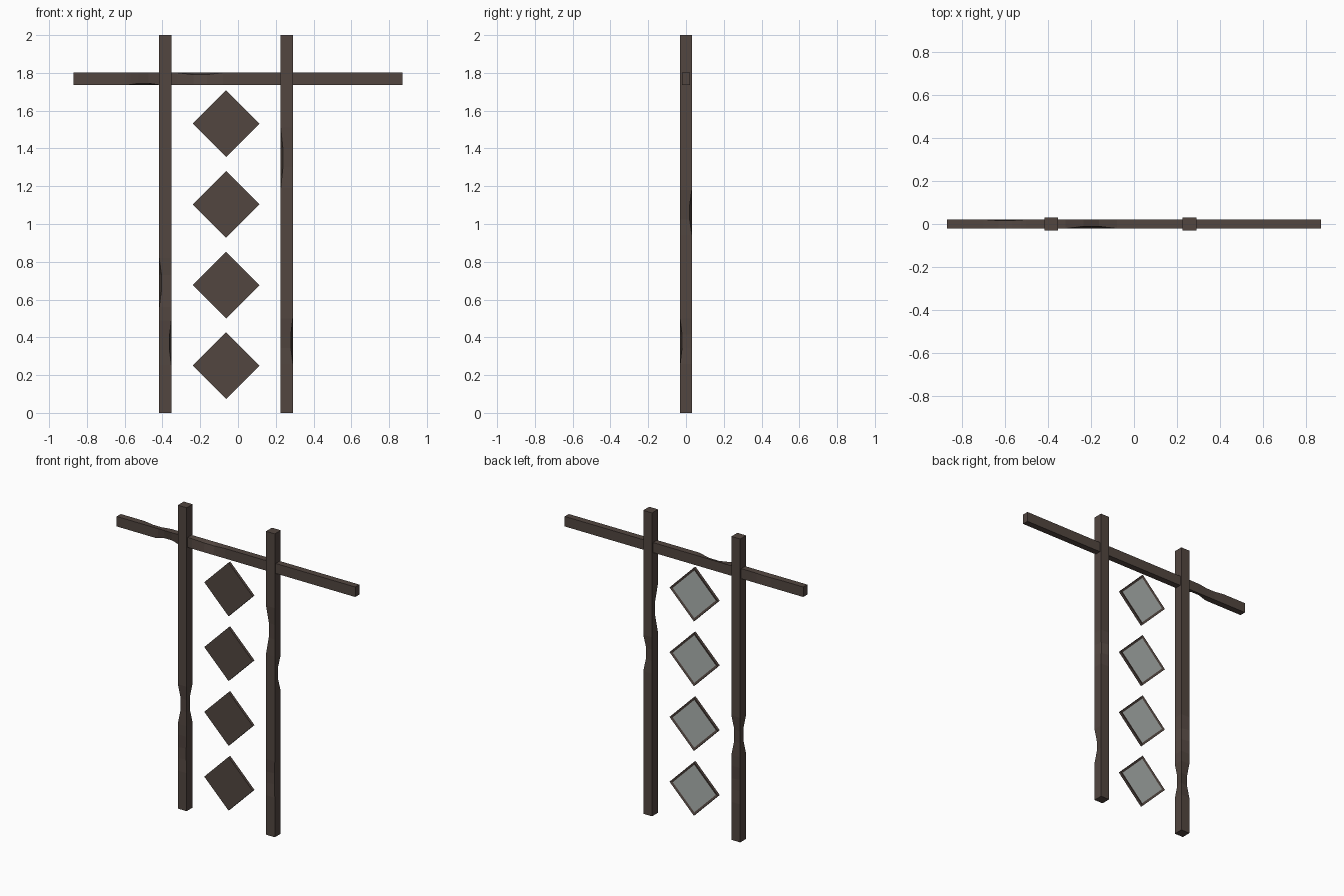
import bpy, bmesh, math
from mathutils import Matrix, Vector

if "Cube" in bpy.data.objects:
    bpy.data.objects.remove(bpy.data.objects["Cube"])


def material(name, rgb):
    m = bpy.data.materials.new(name)
    m.diffuse_color = (*rgb, 1)
    m.use_nodes = True
    m.node_tree.nodes["Principled BSDF"].inputs["Base Color"].default_value = m.diffuse_color
    return m


WOOD = material("dark_wood", (0.084, 0.061, 0.051))
GLASS = material("grey_mirror", (0.41, 0.445, 0.43))


def finish(name, bm, mats):
    bmesh.ops.recalc_face_normals(bm, faces=bm.faces)
    me = bpy.data.meshes.new(name)
    bm.to_mesh(me)
    bm.free()
    for m in mats:
        me.materials.append(m)
    ob = bpy.data.objects.new(name, me)
    bpy.context.collection.objects.link(ob)
    return ob


def chipped_timber(name, half_a, half_b, start, end, chips, place):
    """Square bar; chips = (corner index, position, half length, depth) dent one long edge."""
    corners = [(-1, -1), (1, -1), (1, 1), (-1, 1)]
    stops = {start, end}
    for _, p, r, _ in chips:
        stops |= {round(p + r * k, 4) for k in (-1, -0.3, 0.3, 1)}
    bm = bmesh.new()
    rings = []
    for t in sorted(stops):
        ring = []
        for i, (a, b) in enumerate(corners):
            d = 0
            for c, p, r, depth in chips:
                if c == i:
                    d = max(d, depth * min(1, max(0, (1 - abs(t - p) / r) / 0.7)))
            ring.append(bm.verts.new(place(a * (half_a - d), b * (half_b - d), t)))
        rings.append(ring)
    for r0, r1 in zip(rings, rings[1:]):
        for i in range(4):
            j = (i + 1) % 4
            bm.faces.new((r0[i], r0[j], r1[j], r1[i]))
    bm.faces.new(rings[0])
    bm.faces.new(rings[-1])
    return finish(name, bm, [WOOD])


# Two upright posts with chipped corners
posts = {
    "left_post": (-0.385, [(0, 0.69, 0.13, 0.012), (2, 0.69, 0.13, 0.012),
                           (1, 0.37, 0.12, 0.01), (3, 0.37, 0.12, 0.01)]),
    "right_post": (0.258, [(0, 1.35, 0.16, 0.012), (2, 1.06, 0.12, 0.012),
                           (1, 0.38, 0.12, 0.01)]),
}
for name, (px, chips) in posts.items():
    chipped_timber(name, 0.032, 0.031, 0, 2, chips,
                   lambda a, b, t, px=px: Vector((px + a, b, t)))

# Crossbar running through both posts
chipped_timber("crossbar", 0.021, 0.033, -0.87, 0.87,
               [(0, -0.5, 0.09, 0.01), (3, -0.2, 0.12, 0.01), (2, -0.6, 0.1, 0.005)],
               lambda a, b, t: Vector((t, a, 1.768 + b)))

# Four diamond panels: wooden in front, recessed mirror at the back
for n in range(4):
    bm = bmesh.new()
    bmesh.ops.create_cube(bm, size=1, matrix=Matrix.Diagonal((0.25, 0.018, 0.25, 1)))
    bm.normal_update()
    back = max(bm.faces, key=lambda f: f.normal.y)
    bmesh.ops.inset_region(bm, faces=[back], thickness=0.02)
    bmesh.ops.translate(bm, verts=back.verts, vec=(0, -0.005, 0))
    back.material_index = 1
    bmesh.ops.transform(bm, verts=bm.verts, matrix=Matrix.Translation(
        (-0.063, 0, 0.25 + n * 0.427)) @ Matrix.Rotation(math.pi / 4, 4, "Y"))
    finish(f"diamond_mirror_{n + 1}", bm, [WOOD, GLASS])
